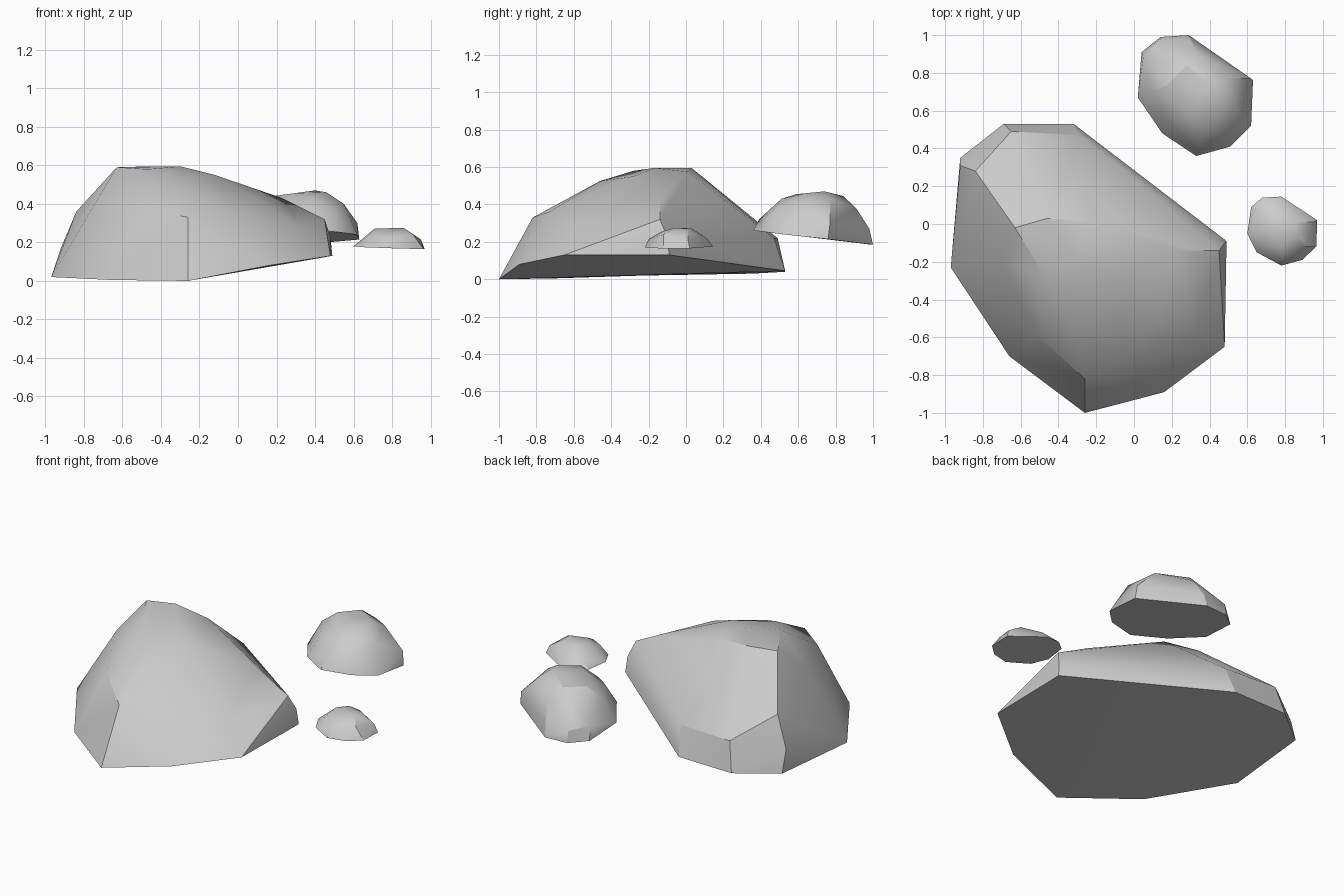
import bpy, bmesh, math


def rock(name, base, crown):
    """Chiselled boulder: convex hull of a base outline and crown corners."""
    bm = bmesh.new()
    verts = [bm.verts.new(p) for p in base + crown]
    res = bmesh.ops.convex_hull(bm, input=verts)
    junk = {g for g in res["geom_interior"] + res["geom_unused"]
            if isinstance(g, bmesh.types.BMVert)}
    bmesh.ops.delete(bm, geom=list(junk), context='VERTS')
    bmesh.ops.dissolve_limit(bm, angle_limit=math.radians(3),
                             verts=bm.verts[:], edges=bm.edges[:])
    bmesh.ops.recalc_face_normals(bm, faces=bm.faces[:])
    mesh = bpy.data.meshes.new(name)
    bm.to_mesh(mesh)
    bm.free()
    obj = bpy.data.objects.new(name, mesh)
    bpy.context.collection.objects.link(obj)
    bpy.ops.object.select_all(action='DESELECT')
    obj.select_set(True)
    bpy.context.view_layer.objects.active = obj
    bpy.ops.object.shade_smooth_by_angle(angle=math.radians(30))
    return obj


# Large boulder
rock("large_rock",
     [(-.97, -.23, .02), (-.66, -.70, .005), (-.26, -1, 0), (.16, -.89, .08),
      (.48, -.65, .13), (.49, -.09, .13), (-.32, .53, .045),
      (-.69, .53, .04), (-.92, .35, .03)],
     [(-.63, -.02, .59), (-.46, .03, .595), (-.22, .01, .575),
      (-.30, -.17, .595), (-.12, -.28, .55), (-.47, -.28, .58),
      (-.31, -.46, .525), (-.05, -.73, .36), (-.26, -.82, .33),
      (-.51, -.59, .38), (.13, -.46, .41), (.23, -.14, .43),
      (.45, -.14, .32), (.48, -.10, .23), (.32, -.59, .28),
      (-.07, -.04, .515), (-.29, .47, .22), (-.65, .49, .22),
      (-.84, .28, .36), (-.92, .31, .17), (-.72, -.19, .44)])

# Medium rock behind, tipped slightly backward
rock("medium_rock",
     [(.02, .67, .225), (.04, .91, .195), (.14, .99, .185), (.29, 1, .185),
      (.63, .76, .215), (.62, .52, .24), (.51, .41, .255), (.33, .36, .26),
      (.15, .48, .25)],
     [(.29, .59, .455), (.38, .51, .43), (.46, .64, .46), (.40, .74, .47),
      (.28, .84, .445), (.18, .74, .44), (.33, .91, .38), (.49, .77, .43),
      (.30, .98, .27), (.62, .77, .30), (.05, .89, .28), (.14, .98, .26),
      (.55, .60, .40), (.10, .70, .38), (.20, .53, .37), (.34, .39, .32),
      (.50, .46, .36)])

# Small rock to the right
rock("small_rock",
     [(.60, -.05, .18), (.65, -.15, .175), (.78, -.22, .17),
      (.89, -.19, .167), (.965, -.12, .165), (.97, .02, .165),
      (.78, .145, .175), (.68, .14, .18), (.62, .09, .18)],
     [(.71, -.03, .272), (.86, -.06, .275), (.86, .01, .27),
      (.76, .03, .272), (.95, .01, .215), (.78, .11, .22), (.66, .08, .22),
      (.69, -.12, .24), (.78, -.13, .255), (.79, -.20, .215),
      (.91, -.12, .24)])
